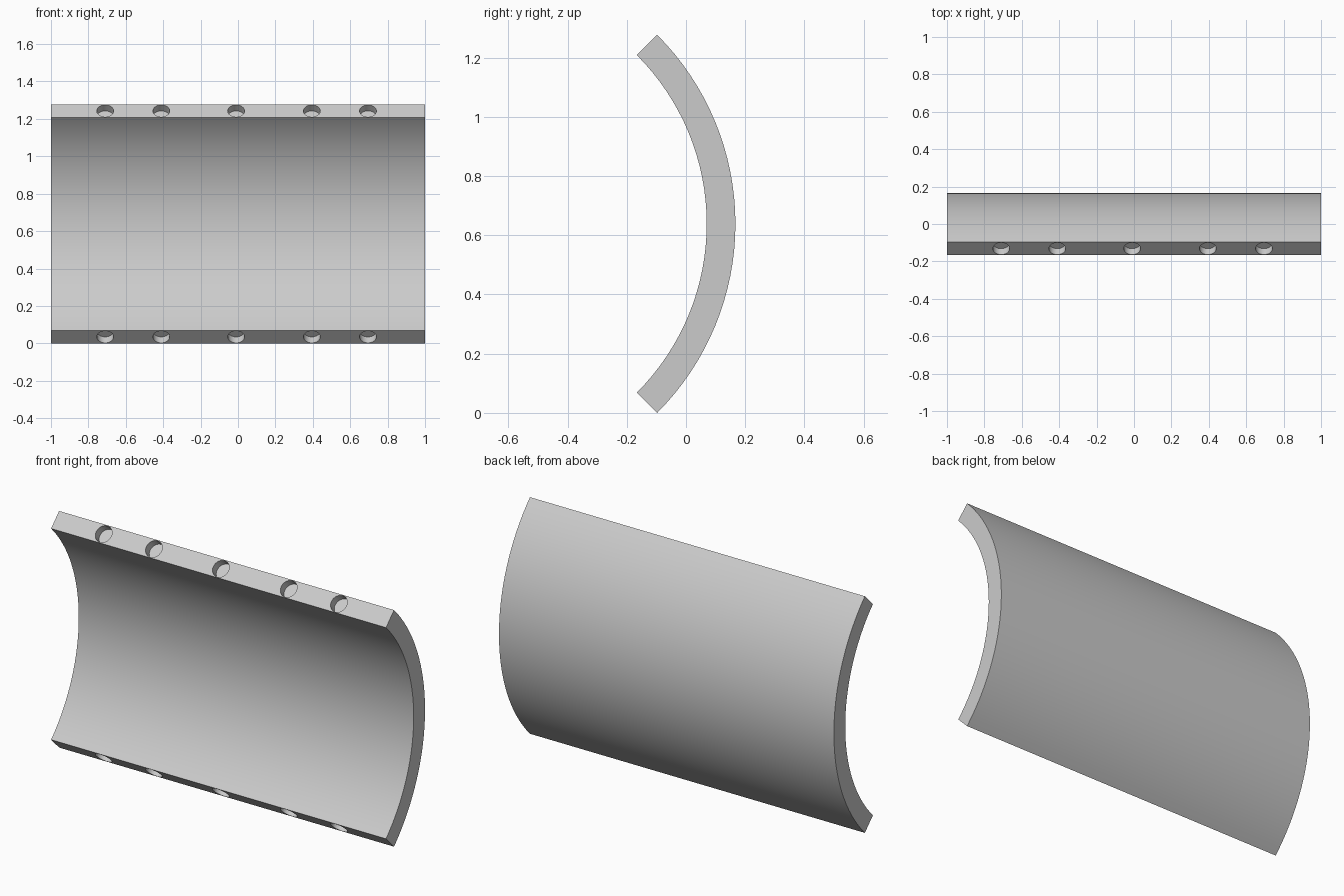
import bpy, bmesh
from math import sin, cos, pi
from mathutils import Vector, Matrix

cube = bpy.data.objects.get("Cube")
if cube:
    bpy.data.objects.remove(cube)

OUTER, INNER = 0.903, 0.806      # shell radii
AXIS = Vector((0, -0.736, 0.6385))  # centre line of the curve
SEGMENTS = 32
HOLE_X = (-0.71, -0.41, -0.01, 0.395, 0.695)
HOLE_RADIUS, HOLE_DEPTH = 0.045, 0.045

grey = bpy.data.materials.new("light grey")
grey.use_nodes = True
colour = (0.6, 0.6, 0.6, 1)
grey.diffuse_color = colour
grey.node_tree.nodes["Principled BSDF"].inputs["Base Color"].default_value = colour


def add_object(name, bm):
    bmesh.ops.recalc_face_normals(bm, faces=bm.faces)
    mesh = bpy.data.meshes.new(name)
    bm.to_mesh(mesh)
    bm.free()
    mesh.materials.append(grey)
    obj = bpy.data.objects.new(name, mesh)
    bpy.context.collection.objects.link(obj)
    return obj


def radial(angle):
    return Vector((0, cos(angle), sin(angle)))


# Quarter-pipe shell: arc profile extruded along x
angles = [-pi / 4 + pi / 2 * i / SEGMENTS for i in range(SEGMENTS + 1)]
profile = [AXIS + radial(a) * OUTER for a in angles]
profile += [AXIS + radial(a) * INNER for a in reversed(angles)]
bm = bmesh.new()
face = bm.faces.new([bm.verts.new(p - Vector((1, 0, 0))) for p in profile])
result = bmesh.ops.extrude_face_region(bm, geom=[face], use_keep_orig=True)
moved = [v for v in result["geom"] if isinstance(v, bmesh.types.BMVert)]
bmesh.ops.translate(bm, verts=moved, vec=(2, 0, 0))
shell = add_object("curved_shell", bm)

# Blind dowel holes in both long edges
bm = bmesh.new()
for side in (-1, 1):
    rim = AXIS + radial(side * pi / 4) * (OUTER + INNER) / 2
    outward = Vector((0, -1, side)).normalized()
    turn = outward.to_track_quat("Z", "Y").to_matrix().to_4x4()
    for x in HOLE_X:
        place = Matrix.Translation(rim + Vector((x, 0, 0)))
        bmesh.ops.create_cone(bm, cap_ends=True, segments=32,
                              radius1=HOLE_RADIUS, radius2=HOLE_RADIUS,
                              depth=2 * HOLE_DEPTH, matrix=place @ turn)
cutter = add_object("hole_cutter", bm)
cutter.hide_render = True

cut = shell.modifiers.new("dowel_holes", "BOOLEAN")
cut.operation = "DIFFERENCE"
cut.solver = "EXACT"
cut.object = cutter
bpy.context.view_layer.objects.active = shell
shell.select_set(True)
bpy.ops.object.modifier_apply(modifier=cut.name)
bpy.data.objects.remove(cutter)

bpy.ops.object.shade_smooth_by_angle(angle=pi / 6)
